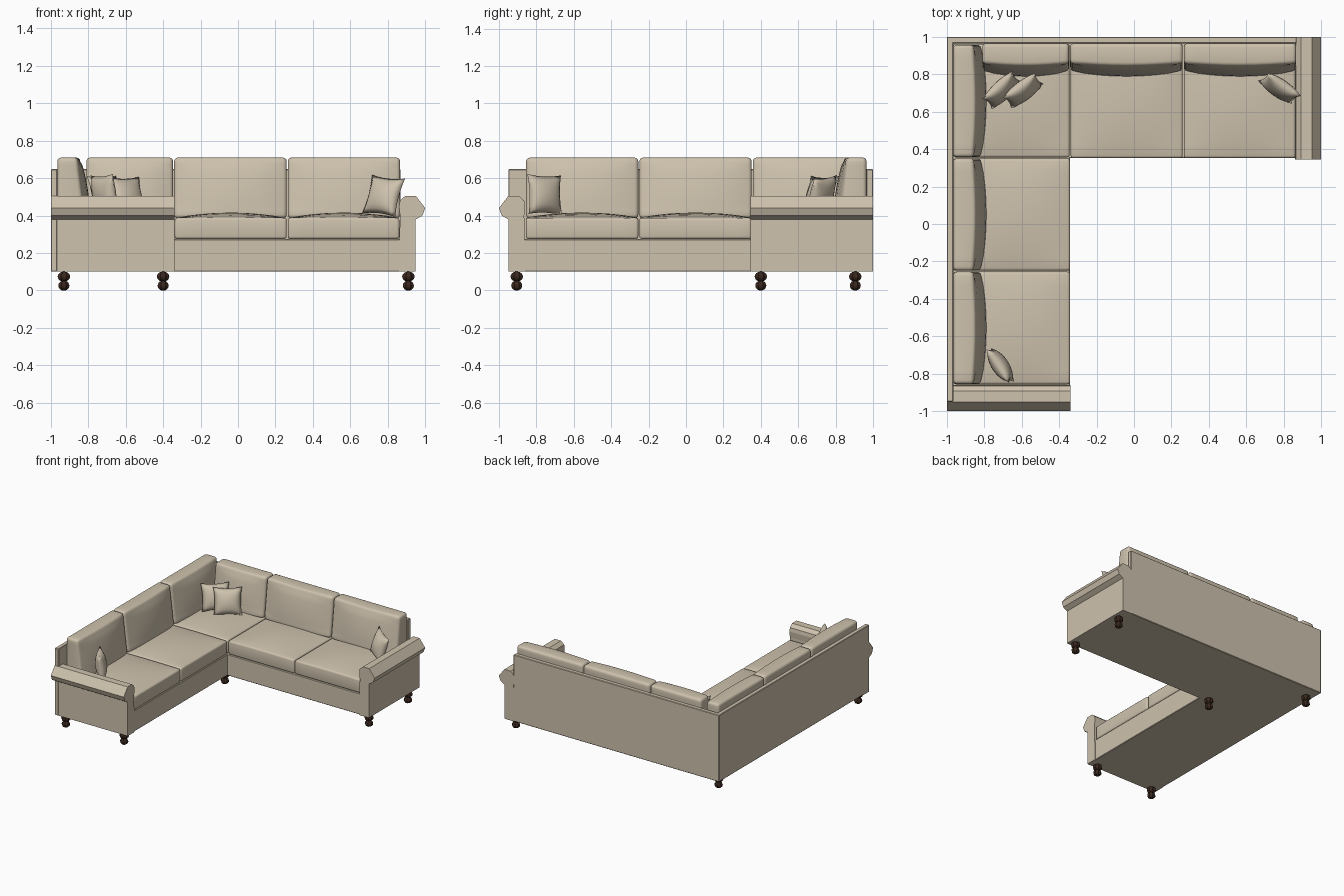
import bpy, bmesh, math
from mathutils import Matrix, Vector

if "Cube" in bpy.data.objects:
    bpy.data.objects.remove(bpy.data.objects["Cube"], do_unlink=True)


def material(name, rgb):
    m = bpy.data.materials.new(name)
    m.use_nodes = True
    m.diffuse_color = (*rgb, 1)
    m.node_tree.nodes["Principled BSDF"].inputs["Base Color"].default_value = (*rgb, 1)
    return m


FABRIC = material("beige fabric", (0.62, 0.54, 0.42))
WOOD = material("dark brown wood", (0.045, 0.022, 0.014))


def finish(name, bm, mat, smooth=False, matrix=Matrix()):
    bmesh.ops.recalc_face_normals(bm, faces=bm.faces)
    for f in bm.faces:
        f.smooth = smooth
    me = bpy.data.meshes.new(name)
    bm.to_mesh(me)
    bm.free()
    me.materials.append(mat)
    ob = bpy.data.objects.new(name, me)
    ob.matrix_world = matrix
    bpy.context.collection.objects.link(ob)
    return ob


def unit_box(lo, hi):
    bm = bmesh.new()
    bmesh.ops.create_cube(bm, size=1)
    lo, hi = Vector(lo), Vector(hi)
    for v in bm.verts:
        v.co = Vector([lo[i] + (v.co[i] + 0.5) * (hi[i] - lo[i]) for i in range(3)])
    return bm


def box(name, lo, hi, bevel=0.004):
    bm = unit_box(lo, hi)
    bmesh.ops.bevel(bm, geom=bm.edges[:], offset=bevel, segments=1, affect='EDGES')
    finish(name, bm, FABRIC)


def cushion(name, size, flat_axis, shape, bevel, matrix):
    """Box cut into a grid on its two broad sides, swollen by shape, then rounded."""
    half = Vector(size) / 2
    bm = unit_box(-half, half)
    cut = [e for e in bm.edges
           if abs(e.verts[0].co[flat_axis] - e.verts[1].co[flat_axis]) < 1e-5]
    bmesh.ops.subdivide_edges(bm, edges=cut, cuts=7, use_grid_fill=True)
    bm.normal_update()
    rim = [e for e in bm.edges if e.calc_face_angle(0) > 1]
    for v in bm.verts:
        shape(v.co, Vector([v.co[i] / half[i] for i in range(3)]))
    bmesh.ops.bevel(bm, geom=rim, offset=bevel, segments=3, profile=0.5, affect='EDGES')
    finish(name, bm, FABRIC, True, matrix)


def crown_seat(co, n):
    if n.z > 0:
        co.z += 0.028 * (1 - n.x ** 2) * (1 - n.y ** 2 * 0.9)


def swell_back(co, n):
    # Slanted, bulging front over a straight rear
    if n.y < 0:
        t = (n.z + 1) / 2
        co.y -= 0.04 * (1 - t) + (1 - n.x ** 2) * (0.015 * (2 - t) + 0.012 * (1 - n.z ** 2))


def seat(name, x0, x1, y0, y1):
    z0, z1 = 0.275, 0.388
    cushion(name, (x1 - x0, y1 - y0, z1 - z0), 2, crown_seat, 0.014,
            Matrix.Translation(((x0 + x1) / 2, (y0 + y1) / 2, (z0 + z1) / 2)))


def back_cushion(name, a, b, on_side):
    depth, z0, z1 = 0.107, 0.385, 0.71
    mid, line = (a + b) / 2, 0.965 - depth / 2
    pos = (-line, mid, (z0 + z1) / 2) if on_side else (mid, line, (z0 + z1) / 2)
    turn = Matrix.Rotation(math.pi / 2 if on_side else 0, 4, 'Z')
    cushion(name, (b - a, depth, z1 - z0), 1, swell_back, 0.02,
            Matrix.Translation(pos) @ turn)


# Frame: L-shaped base and two thin back panels
box("base_side", (-0.998, -0.94, 0.1), (-0.343, 0.998, 0.274))
box("base_rear", (-0.36, 0.352, 0.1), (0.87, 0.998, 0.274))
box("back_panel_side", (-1, -0.95, 0.1), (-0.965, 1, 0.648))
box("back_panel_rear", (-1, 0.965, 0.1), (0.868, 1, 0.648))

# Rolled arms: (distance from outer edge, height) profile pushed along the arm
ARM = [(0.14, 0.1), (0.052, 0.1), (0.052, 0.378), (0.015, 0.4), (0, 0.44),
       (0.05, 0.505), (0.107, 0.505), (0.135, 0.48), (0.14, 0.45), (0.135, 0.4)]


def arm(name, place, start, end):
    bm = bmesh.new()
    face = bm.faces.new([bm.verts.new(place(d, start, z)) for d, z in ARM])
    new = bmesh.ops.extrude_face_region(bm, geom=[face])["geom"]
    shift = place(0, end, 0) - place(0, start, 0)
    bmesh.ops.translate(bm, vec=shift, verts=[g for g in new if isinstance(g, bmesh.types.BMVert)])
    finish(name, bm, FABRIC)


arm("left_arm", lambda d, s, z: Vector((1 - d, s, z)), 0.345, 1)
arm("front_arm", lambda d, s, z: Vector((s, d - 1, z)), -1, -0.338)

# Seat cushions
seat("seat_front", -0.965, -0.342, -0.856, -0.255)
seat("seat_middle", -0.965, -0.342, -0.249, 0.35)
seat("seat_corner", -0.965, -0.344, 0.356, 0.962)
seat("seat_rear_middle", -0.338, 0.26, 0.352, 0.962)
seat("seat_rear_left", 0.266, 0.862, 0.352, 0.962)

# Back cushions
for i, (a, b) in enumerate([(-0.855, -0.255), (-0.249, 0.351), (0.357, 0.957)]):
    back_cushion(f"side_back_cushion_{i + 1}", a, b, True)
for i, (a, b) in enumerate([(-0.81, -0.347), (-0.341, 0.26), (0.266, 0.866)]):
    back_cushion(f"rear_back_cushion_{i + 1}", a, b, False)


def pillow(name, pos, yaw, lean, roll):
    """Square throw pillow with pinched edges and pointed corners."""
    half = 0.108
    bm = bmesh.new()
    for side in (-1, 1):
        grid = bmesh.ops.create_grid(bm, x_segments=10, y_segments=10, size=1)["verts"]
        for v in grid:
            u, w = v.co.x, v.co.y
            puff = max(0, (1 - u * u) * (1 - w * w)) ** 0.55
            v.co = Vector((half * u * (1 - 0.1 * (1 - w * w)), side * 0.045 * puff,
                           half * w * (1 - 0.1 * (1 - u * u))))
    bmesh.ops.remove_doubles(bm, verts=bm.verts, dist=1e-5)
    turn = (Matrix.Rotation(yaw, 4, 'Z') @ Matrix.Rotation(-lean, 4, 'X')
            @ Matrix.Rotation(roll, 4, 'Y'))
    finish(name, bm, FABRIC, True, Matrix.Translation(pos) @ turn)


# Throw pillows
pillow("pillow_left", (0.778, 0.725, 0.505), -0.58, 0.3, 0.1)
pillow("pillow_corner_back", (-0.705, 0.715, 0.51), 0.75, 0.35, 0)
pillow("pillow_corner_front", (-0.592, 0.712, 0.505), 0.65, 0.35, 0)
pillow("pillow_front", (-0.715, -0.755, 0.512), 2.16, 0.12, 0.04)


# Turned feet: two ribbed bulbs each
def foot(name, x, y):
    bm = bmesh.new()
    for z, r in ((0.074, 0.036), (0.026, 0.032)):
        ball = bmesh.ops.create_uvsphere(bm, u_segments=16, v_segments=8, radius=1)["verts"]
        for v in ball:
            rib = 1 if round(math.atan2(v.co.y, v.co.x) / (math.pi / 8)) % 2 else 0.85
            v.co = Vector((x + v.co.x * r * rib, y + v.co.y * r * rib, z + v.co.z * 0.027))
            v.co.z = max(v.co.z, 0)
    finish(name, bm, WOOD)


for i, (x, y) in enumerate([(-0.93, -0.905), (-0.4, -0.905), (-0.93, 0.905),
                            (-0.4, 0.4), (0.91, 0.4), (0.91, 0.905)]):
    foot(f"foot_{i + 1}", x, y)
